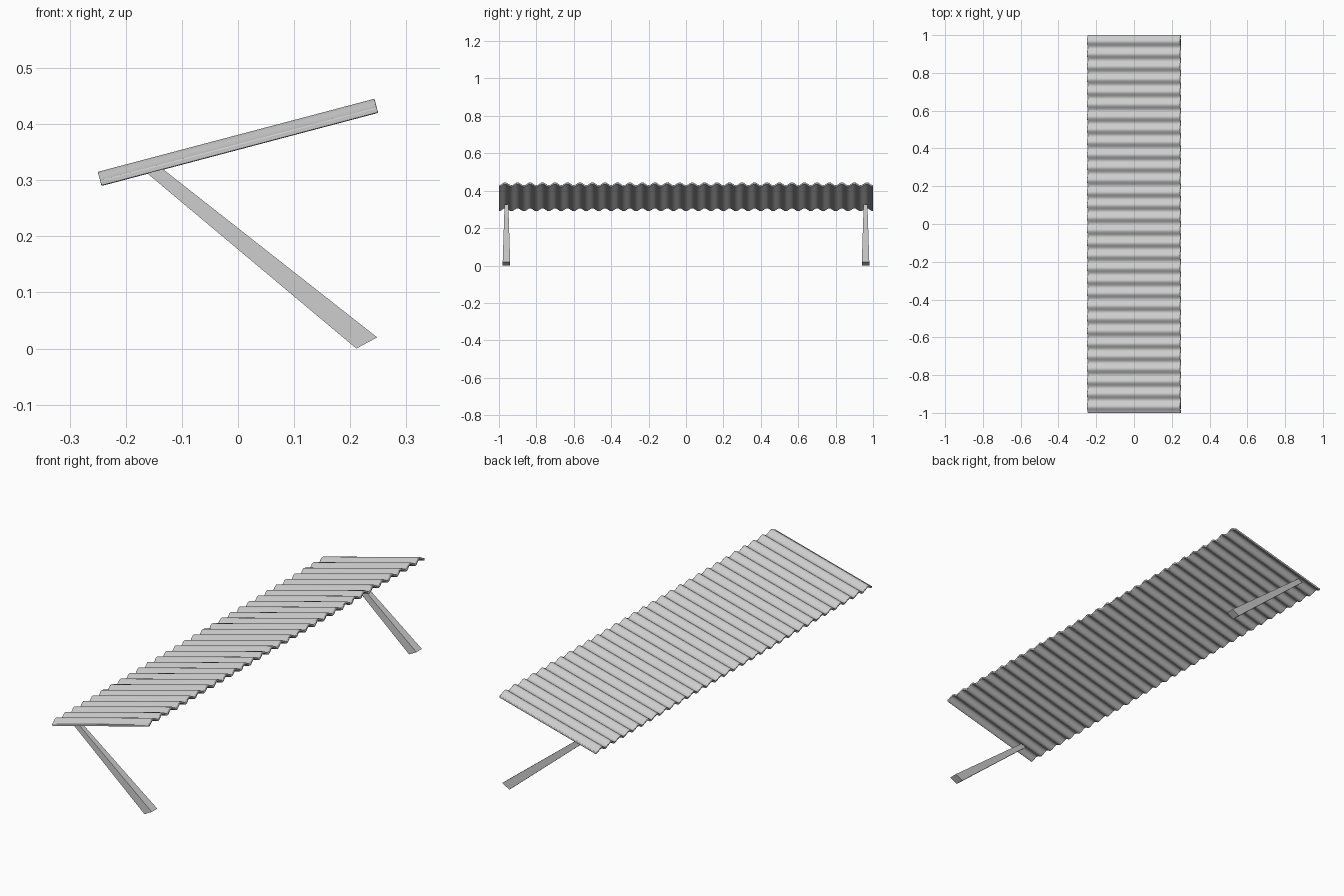
import bpy, bmesh, math
from mathutils import Matrix

if "Cube" in bpy.data.objects:
    bpy.data.objects.remove(bpy.data.objects["Cube"])

TILT = math.radians(14.8)
LENGTH, WAVES, STEPS = 0.51, 30, 8
AMP, THICK = 0.008, 0.010


def new_object(name, bm):
    bmesh.ops.recalc_face_normals(bm, faces=bm.faces)
    mesh = bpy.data.meshes.new(name)
    bm.to_mesh(mesh)
    bm.free()
    obj = bpy.data.objects.new(name, mesh)
    bpy.context.collection.objects.link(obj)
    return obj


# Corrugated panel: closed wave cross-section extruded along its length
bm = bmesh.new()
n = WAVES * STEPS
wave = [(-1 + 2 * i / n, -AMP * math.cos(2 * math.pi * i / STEPS)) for i in range(n + 1)]
outline = [(y, z + THICK / 2) for y, z in wave] + [(y, z - THICK / 2) for y, z in reversed(wave)]
rings = [[bm.verts.new((x, y, z)) for y, z in outline] for x in (-LENGTH / 2, LENGTH / 2)]
count = len(outline)
for i in range(count):
    j = (i + 1) % count
    bm.faces.new((rings[0][i], rings[0][j], rings[1][j], rings[1][i]))
for ring in rings:
    for i in range(n):
        bm.faces.new((ring[i], ring[i + 1], ring[count - 2 - i], ring[count - 1 - i]))
bm.transform(Matrix.Translation((0, 0, 0.3675)) @ Matrix.Rotation(-TILT, 4, 'Y'))
panel = new_object("corrugated_panel", bm)

# Slightly rounded rim on the cut ends
bevel = panel.modifiers.new("rim", 'BEVEL')
bevel.width = 0.002
bevel.segments = 2
bevel.limit_method = 'ANGLE'
bevel.angle_limit = math.radians(55)
bpy.context.view_layer.objects.active = panel
panel.select_set(True)
bpy.ops.object.shade_smooth_by_angle(angle=math.radians(40))


# Slanted legs: four-sided, tapering towards the panel
def leg(name, y):
    bm = bmesh.new()
    foot = [(0.211, 0.0), (0.248, 0.02)]
    top = [(-0.165, 0.315), (-0.143, 0.327)]
    rings = []
    for (lo, hi), half in ((foot, 0.02), (top, 0.01)):
        rings.append([bm.verts.new((p[0], y + s * half, p[1]))
                      for p, s in ((lo, -1), (lo, 1), (hi, 1), (hi, -1))])
    for i in range(4):
        j = (i + 1) % 4
        bm.faces.new((rings[0][i], rings[0][j], rings[1][j], rings[1][i]))
    for ring in rings:
        bm.faces.new(ring)
    return new_object(name, bm)


for name, y in (("front_leg", -0.96), ("back_leg", 0.96)):
    leg(name, y)
